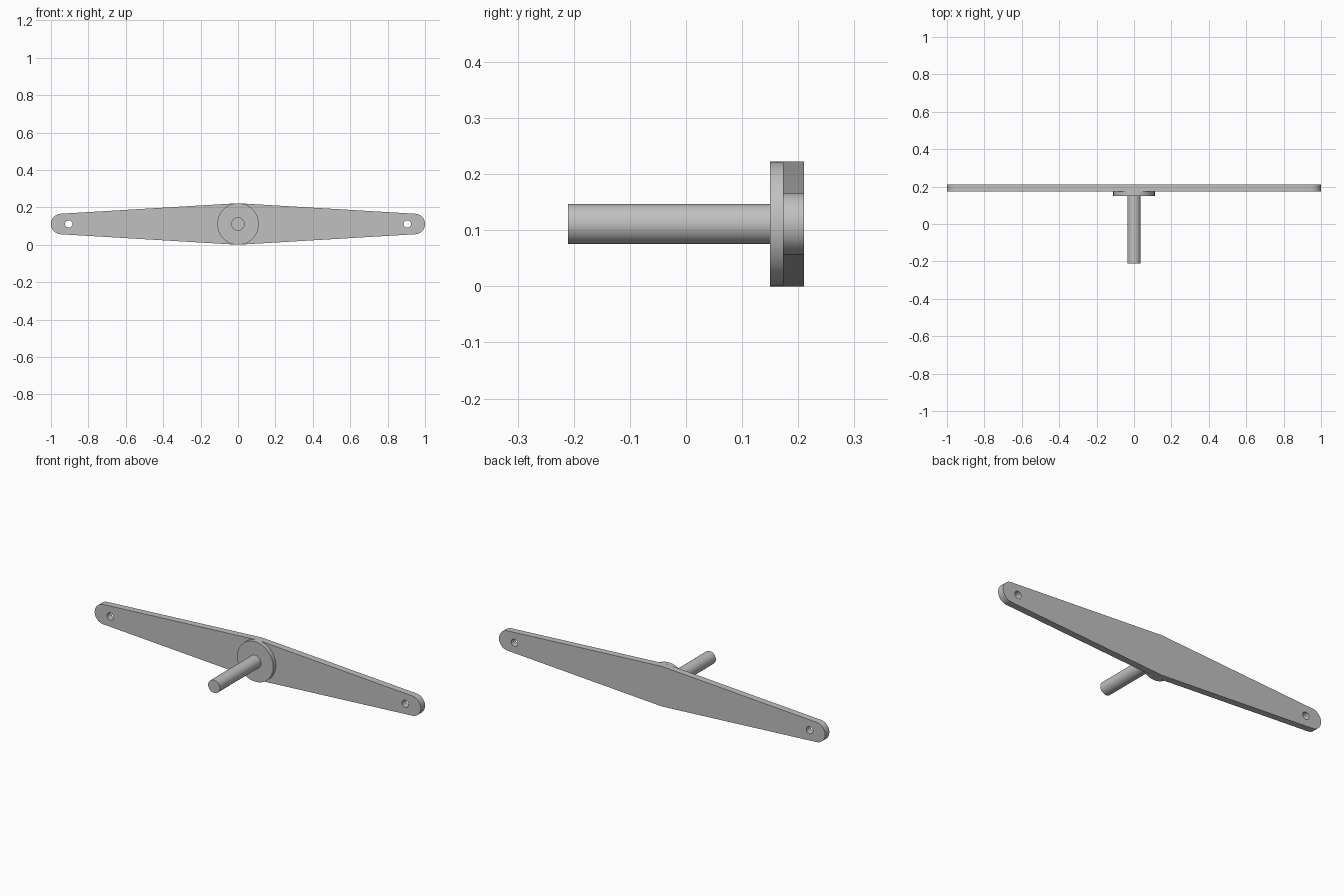
import bpy
import bmesh
from math import pi, cos, sin

cube = bpy.data.objects.get("Cube")
if cube:
    bpy.data.objects.remove(cube, do_unlink=True)

MID_Z = 0.111      # height of the shaft axis
ARM_FRONT, ARM_BACK = 0.173, 0.21

grey = bpy.data.materials.new("plain_grey")
grey.use_nodes = True
grey.diffuse_color = (0.53, 0.53, 0.53, 1)
grey.node_tree.nodes["Principled BSDF"].inputs["Base Color"].default_value = grey.diffuse_color


def smooth(obj):
    bpy.ops.object.select_all(action='DESELECT')
    obj.select_set(True)
    bpy.context.view_layer.objects.active = obj
    bpy.ops.object.shade_smooth_by_angle(angle=pi / 6)


def rod(name, x, radius, y0, y1, sides=64):
    """Cylinder lying along y at the shaft height."""
    bpy.ops.mesh.primitive_cylinder_add(
        vertices=sides, radius=radius, depth=y1 - y0,
        location=(x, (y0 + y1) / 2, MID_Z), rotation=(pi / 2, 0, 0))
    obj = bpy.context.object
    obj.name = name
    obj.data.materials.append(grey)
    smooth(obj)
    return obj


# Tapered arm: widest in the middle, rounded at both tips
def tapered_arm():
    tip, steps = 0.055, 24
    outline = [(0, -MID_Z)]
    for side in (1, -1):
        for i in range(steps + 1):
            a = -pi / 2 + pi * i / steps
            outline.append((side * (1 - tip + tip * cos(a)), side * tip * sin(a)))
        if side == 1:
            outline.append((0, MID_Z))
    bm = bmesh.new()
    face = bm.faces.new([bm.verts.new((x, ARM_FRONT, MID_Z + z)) for x, z in outline])
    extruded = bmesh.ops.extrude_face_region(bm, geom=[face])["geom"]
    verts = [v for v in extruded if isinstance(v, bmesh.types.BMVert)]
    bmesh.ops.translate(bm, verts=verts, vec=(0, ARM_BACK - ARM_FRONT, 0))
    bmesh.ops.recalc_face_normals(bm, faces=bm.faces)
    mesh = bpy.data.meshes.new("tapered_arm")
    bm.to_mesh(mesh)
    bm.free()
    mesh.materials.append(grey)
    obj = bpy.data.objects.new("tapered_arm", mesh)
    bpy.context.collection.objects.link(obj)
    return obj


arm = tapered_arm()

# Holes through the arm tips
for name, x in (("left", 0.905), ("right", -0.905)):
    cutter = rod(name + "_hole_cutter", x, 0.02, ARM_FRONT - 0.05, ARM_BACK + 0.05, 32)
    cut = arm.modifiers.new(name + "_hole", 'BOOLEAN')
    cut.operation = 'DIFFERENCE'
    cut.solver = 'EXACT'
    cut.object = cutter
    bpy.context.view_layer.objects.active = arm
    bpy.ops.object.modifier_apply(modifier=cut.name)
    bpy.data.objects.remove(cutter, do_unlink=True)
smooth(arm)

# Hub disc against the arm, and the shaft reaching forward
rod("hub_disc", 0, MID_Z, 0.15, ARM_FRONT)
rod("shaft", 0, 0.036, -0.21, 0.15)
